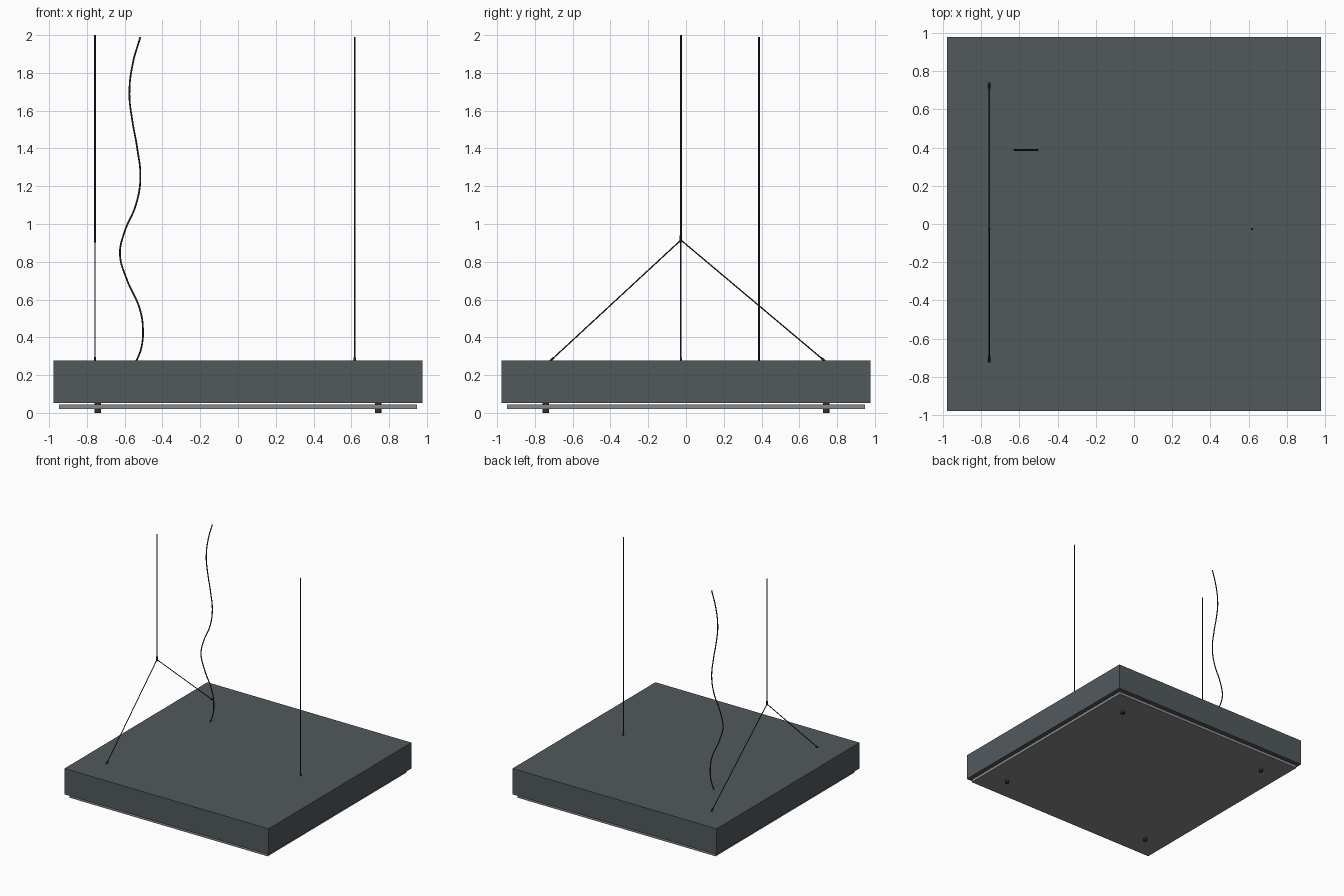
import bpy
from mathutils import Vector

if "Cube" in bpy.data.objects:
    bpy.data.objects.remove(bpy.data.objects["Cube"])


def material(name, rgb):
    m = bpy.data.materials.new(name)
    m.diffuse_color = (*rgb, 1)
    m.use_nodes = True
    m.node_tree.nodes["Principled BSDF"].inputs["Base Color"].default_value = m.diffuse_color
    return m


slate = material("slate", (0.085, 0.1, 0.108))
dark = material("dark_metal", (0.03, 0.03, 0.03))
panel = material("panel_grey", (0.25, 0.25, 0.25))


def box(name, half, z0, z1, mat):
    bpy.ops.mesh.primitive_cube_add(size=1, location=(0, 0, (z0 + z1) / 2))
    o = bpy.context.object
    o.name = name
    o.scale = (half * 2, half * 2, z1 - z0)
    bpy.ops.object.transform_apply(location=False, rotation=False, scale=True)
    o.data.materials.append(mat)
    return o


def rod(name, a, b, radius, mat, sides=12):
    a, b = Vector(a), Vector(b)
    d = b - a
    bpy.ops.mesh.primitive_cylinder_add(vertices=sides, radius=radius, depth=d.length,
                                        location=(a + b) / 2)
    o = bpy.context.object
    o.name = name
    o.rotation_euler = d.to_track_quat('Z', 'Y').to_euler()
    o.data.materials.append(mat)
    bpy.ops.object.shade_smooth_by_angle()
    return o


# Square shade and the slightly smaller panel hanging under it
TOP = 0.277
box("shade", 0.977, 0.053, TOP, slate)
box("diffuser_panel", 0.948, 0.02, 0.045, panel)

# Four knurl studs that hold the panel
for sx in (-1, 1):
    for sy in (-1, 1):
        x, y = sx * 0.742, sy * 0.742
        rod("panel_stud", (x, y, 0), (x, y, 0.06), 0.018, dark, 24)

# Suspension wires: a forked one on the left, a single one on the right
WIRE = 0.0035
apex = Vector((-0.757, -0.027, 0.915))
rod("left_wire", apex, (-0.757, -0.027, 2.0), 0.0045, dark)
rod("fork_crimp", apex - Vector((0, 0, 0.012)), apex + Vector((0, 0, 0.025)), 0.0065, dark)
for y in (-0.722, 0.738):
    foot = Vector((-0.757, y, TOP - 0.005))
    rod("fork_wire", foot, apex, WIRE, dark)
    rod("wire_anchor", foot, foot + (apex - foot).normalized() * 0.03, 0.006, dark)
rod("right_wire", (0.618, -0.027, TOP - 0.005), (0.618, -0.027, 1.99), 0.004, dark)
rod("wire_anchor", (0.618, -0.027, TOP - 0.005), (0.618, -0.027, TOP + 0.015), 0.006, dark)

# Wavy power cable
path = [(-0.54, 0.27), (-0.513, 0.34), (-0.503, 0.44), (-0.52, 0.55), (-0.59, 0.71),
        (-0.625, 0.84), (-0.6, 0.96), (-0.541, 1.1), (-0.517, 1.24), (-0.535, 1.41),
        (-0.56, 1.55), (-0.575, 1.69), (-0.557, 1.85), (-0.517, 1.99)]
curve = bpy.data.curves.new("power_cable", 'CURVE')
curve.dimensions = '3D'
curve.bevel_depth = 0.0045
curve.bevel_resolution = 2
curve.resolution_u = 8
curve.use_fill_caps = True
spline = curve.splines.new('BEZIER')
spline.bezier_points.add(len(path) - 1)
for p, (x, z) in zip(spline.bezier_points, path):
    p.co = (x, 0.387, z)
    p.handle_left_type = p.handle_right_type = 'AUTO'
curve.materials.append(dark)
cable = bpy.data.objects.new("power_cable", curve)
bpy.context.collection.objects.link(cable)
